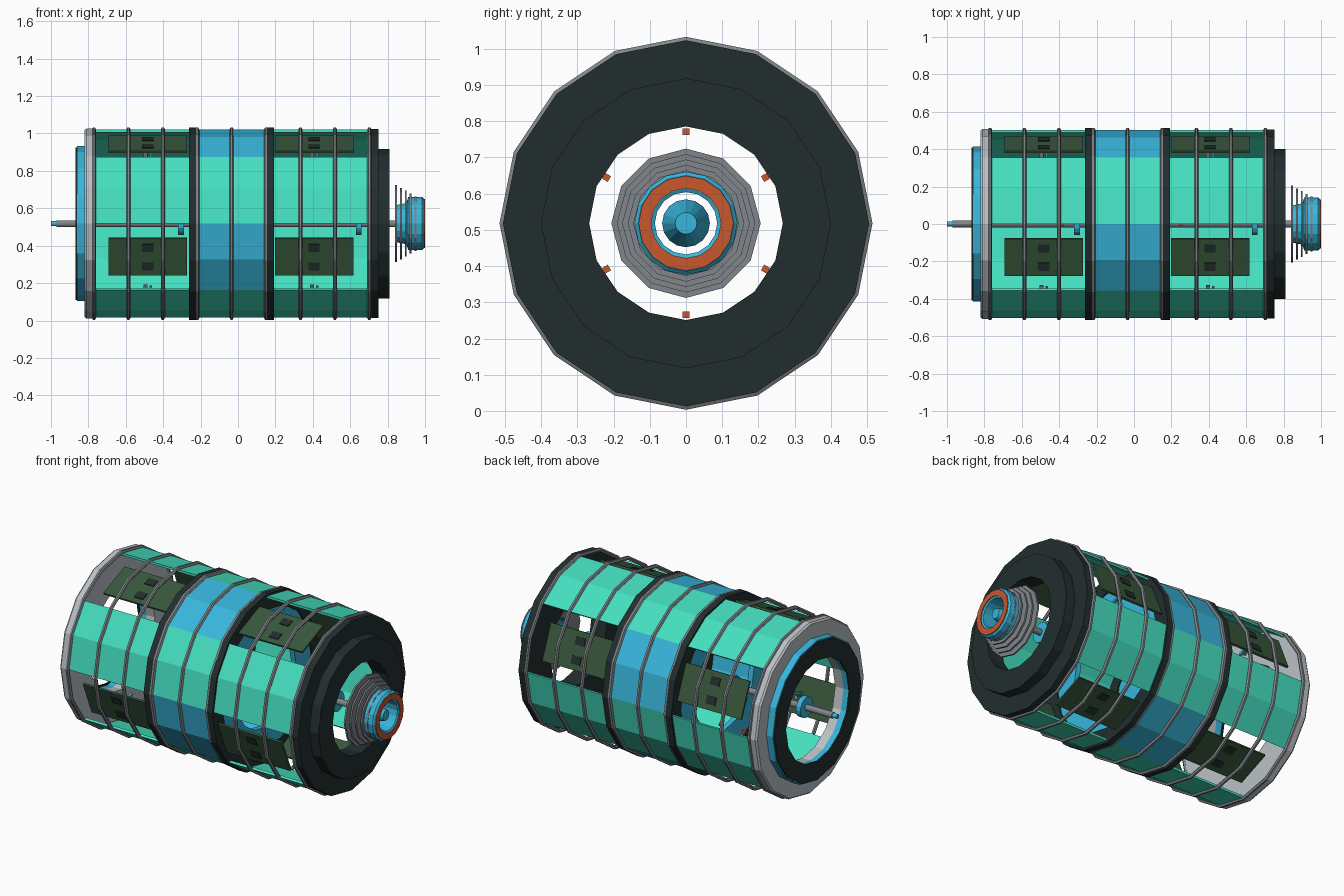
import bpy, bmesh, math
from mathutils import Matrix, Vector

if "Cube" in bpy.data.objects:
    bpy.data.objects.remove(bpy.data.objects["Cube"])

CZ = 0.518  # height of the long axis


def mat(name, r, g, b):
    m = bpy.data.materials.new(name)
    m.diffuse_color = (r, g, b, 1)
    m.use_nodes = True
    m.node_tree.nodes["Principled BSDF"].inputs["Base Color"].default_value = m.diffuse_color
    return m


TEAL = mat("teal", 0.06, 0.74, 0.53)
BLUE = mat("sky_blue", 0.04, 0.47, 0.72)
DARK = mat("charcoal", 0.016, 0.027, 0.027)
GREY = mat("mid_grey", 0.22, 0.24, 0.26)
LIGHT = mat("light_grey", 0.5, 0.54, 0.57)
OLIVE = mat("board_green", 0.04, 0.095, 0.045)
ORANGE = mat("copper_orange", 0.58, 0.095, 0.026)


def finish(name, bm, material):
    bmesh.ops.recalc_face_normals(bm, faces=bm.faces)
    me = bpy.data.meshes.new(name)
    bm.to_mesh(me)
    bm.free()
    me.materials.append(material)
    ob = bpy.data.objects.new(name, me)
    ob.location.z = CZ
    bpy.context.collection.objects.link(ob)
    return ob


def point(x, r, a):
    """Polar point round the x axis: 0 faces front, 90 degrees faces up."""
    return Vector((x, -r * math.cos(a), r * math.sin(a)))


def lathe(name, prof, material, n=16, start=0, steps=None):
    """Sweep a closed (x, r) profile round the axis, fully or for some steps."""
    bm = bmesh.new()
    full = steps is None
    count = n if full else steps + 1
    rows = [[bm.verts.new(point(x, r, 2 * math.pi * (start + i) / n)) for x, r in prof]
            for i in range(count)]
    k = len(prof)
    for i in range(n if full else steps):
        p, q = rows[i], rows[(i + 1) % count]
        for j in range(k):
            bm.faces.new((p[j], p[(j + 1) % k], q[(j + 1) % k], q[j]))
    if not full:
        bm.faces.new(rows[0])
        bm.faces.new(rows[-1])
    return finish(name, bm, material)


def ring(name, x0, x1, r_in, r_out, material, **kw):
    return lathe(name, [(x0, r_in), (x1, r_in), (x1, r_out), (x0, r_out)], material, **kw)


def rod(name, x0, x1, r0, r1, material, n=16):
    bm = bmesh.new()
    bmesh.ops.create_cone(bm, cap_ends=True, segments=n, radius1=r0, radius2=r1, depth=x1 - x0,
                          matrix=Matrix.Translation(((x0 + x1) / 2, 0, 0))
                          @ Matrix.Rotation(math.pi / 2, 4, 'Y'))
    return finish(name, bm, material)


def block(name, x, r, a, size, material, side=0):
    """Box at polar position; size is along x, radial, tangential."""
    bm = bmesh.new()
    bmesh.ops.create_cube(bm, size=1)
    rad, tan = point(0, 1, a), point(0, 1, a + math.pi / 2)
    for v in bm.verts:
        c = v.co.copy()
        v.co = Vector((x + c.x * size[0], 0, 0)) + rad * (r + c.y * size[1]) \
            + tan * (side + c.z * size[2])
    return finish(name, bm, material)


# Outer shell: four long teal panels, with blue mid panels in the gaps
for i in range(4):
    ring(f"shell_panel_{i}", -0.78, 0.72, 0.488, 0.502, TEAL, start=4 * i, steps=2)
    ring(f"mid_panel_{i}", -0.22, 0.15, 0.488, 0.502, BLUE, start=4 * i + 2, steps=2)

# Hoops round the shell
for i in range(9):
    x = -0.77 + 0.184 * i
    prof = [(x + 0.011 * math.cos(t * math.pi / 3), 0.504 + 0.012 * math.sin(t * math.pi / 3))
            for t in range(6)]
    lathe(f"hoop_{i}", prof, GREY)

# Dark collars beside the mid section, with blue bulkheads inside
for side, x0, x1 in (("left", -0.262, -0.214), ("right", 0.145, 0.192)):
    ring(f"{side}_mid_collar", x0, x1, 0.42, 0.514, DARK)
    ring(f"{side}_bulkhead", x0 + 0.008, x1 - 0.008, 0.28, 0.42, BLUE)

# Left end: light flange, blue rim and dark face plate
lathe("left_flange", [(-0.82, 0.31), (-0.765, 0.31), (-0.765, 0.508), (-0.81, 0.508), (-0.82, 0.5)], LIGHT)
ring("left_rim", -0.862, -0.818, 0.31, 0.415, BLUE)
ring("left_face_plate", -0.869, -0.86, 0.30, 0.408, DARK)

# Right end: stepped dark cap
lathe("right_cap", [(0.708, 0.267), (0.81, 0.267), (0.81, 0.40), (0.75, 0.40),
                    (0.75, 0.505), (0.708, 0.505)], DARK)

# Circuit boards in the gaps, chips outside, pins inside
for s, x in enumerate((-0.482, 0.407)):
    for i in range(4):
        a = math.radians(67.5 + 90 * i)
        tag = f"{s}_{i}"
        block(f"board_{tag}", x, 0.46, a, (0.42, 0.012, 0.215), OLIVE)
        for k in (-1, 1):
            block(f"chip_{tag}_{k}", x, 0.467, a, (0.06, 0.008, 0.045), DARK, side=k * 0.053)
        block(f"pin_{tag}", x - 0.012, 0.41, a, (0.02, 0.1, 0.02), GREY, side=-0.01)
        block(f"sensor_{tag}", x + 0.016, 0.408, a, (0.014, 0.1, 0.014), BLUE, side=0.01)

# Small copper contacts in two rings of six
for s, x in enumerate((-0.385, 0.25)):
    for i in range(6):
        block(f"contact_{s}_{i}", x, 0.253, math.radians(30 + 60 * i), (0.02, 0.018, 0.018), ORANGE)

# Central shaft with collars and tip
rod("shaft", -0.97, 0.85, 0.018, 0.018, GREY, 12)
rod("shaft_tip", -1.0, -0.965, 0.013, 0.013, BLUE, 12)
for i in range(4):
    rod(f"shaft_collar_{i}", -0.795 + 0.475 * i, -0.765 + 0.475 * i, 0.06, 0.06, BLUE)

# Nose: cooling fins, blue drum, copper face and centre cone
for i in range(5):
    ring(f"nose_fin_{i}", 0.84 + 0.026 * i, 0.85 + 0.026 * i, 0.09, 0.206 - 0.015 * i, GREY, n=12)
lathe("nose_drum", [(0.85, 0.086), (0.99, 0.086), (0.995, 0.095), (0.995, 0.132), (0.985, 0.142),
                    (0.91, 0.142), (0.9, 0.11), (0.85, 0.1)], BLUE)
ring("nose_copper_face", 0.99, 1.0, 0.096, 0.131, ORANGE)
rod("nose_cone", 0.84, 0.975, 0.066, 0.03, BLUE)
